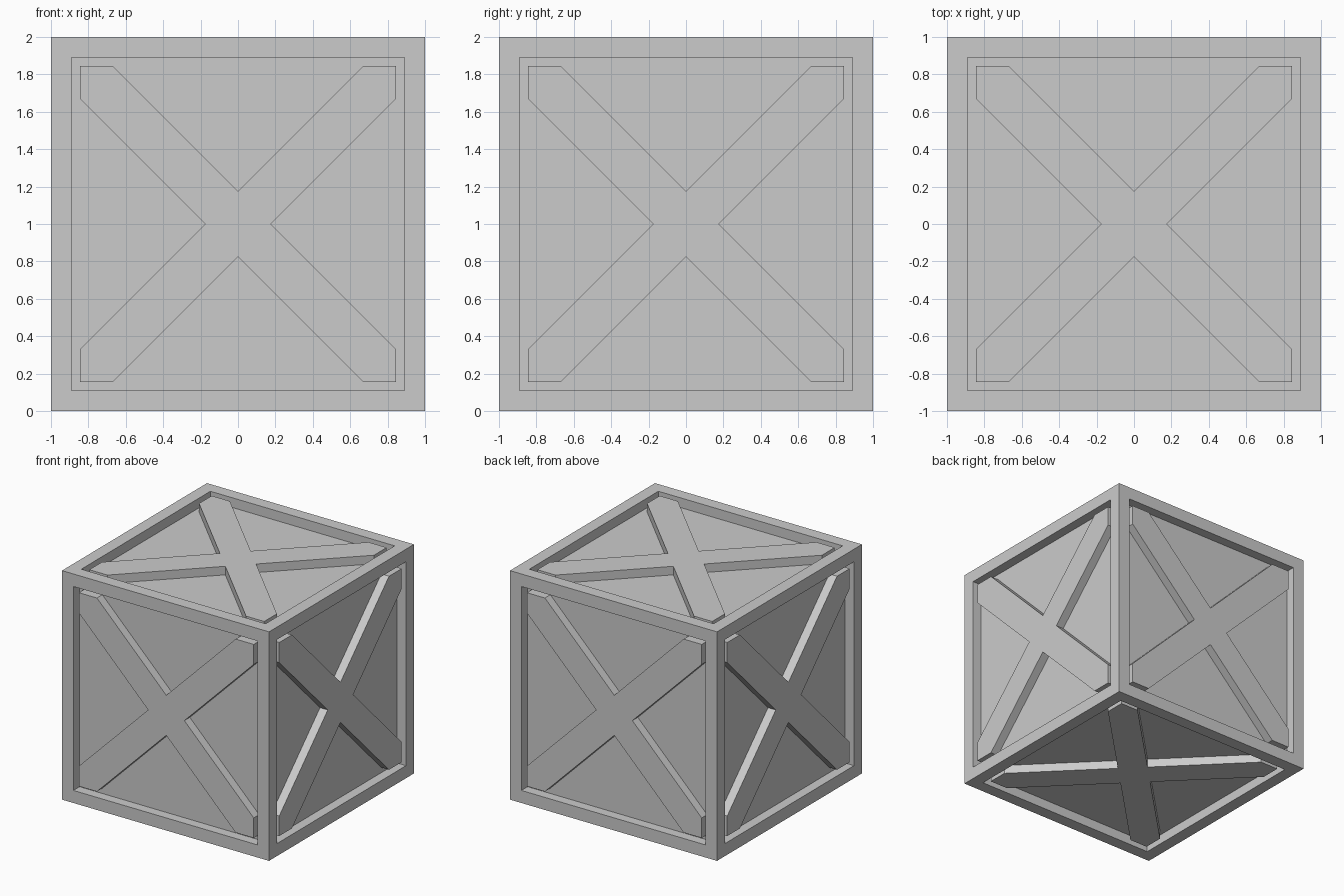
import bpy, bmesh
from math import pi
from mathutils import Matrix, Vector

if "Cube" in bpy.data.objects:
    bpy.data.objects.remove(bpy.data.objects["Cube"])

A = 0.845      # half size of the opening inside the frame
G = 0.175      # distance from face centre to each triangle tip
PANEL = 0.085  # depth of the recessed panels
BAR = 0.01     # depth of the cross bars below the frame
CENTRE = Matrix.Translation((0, 0, 1))


def finish(name, bm):
    bmesh.ops.recalc_face_normals(bm, faces=bm.faces)
    mesh = bpy.data.meshes.new(name)
    bm.to_mesh(mesh)
    bm.free()
    obj = bpy.data.objects.new(name, mesh)
    bpy.context.collection.objects.link(obj)
    return obj


# Crate body: a cube with a square frame and sunken panel on every side
bm = bmesh.new()
bmesh.ops.create_cube(bm, size=2, matrix=CENTRE)
sides = bm.faces[:]
bmesh.ops.inset_individual(bm, faces=sides, thickness=1 - A, depth=0)
bmesh.ops.inset_individual(bm, faces=sides, thickness=0, depth=-PANEL)
finish("crate_body", bm)


# Diagonal cross braces: an X-shaped outline, extruded, one per side
def cross_brace(name, rotation):
    bm = bmesh.new()
    quarter = [(G, 0), (A, A - G), (A, A), (A - G, A)]
    outline = []
    for i in range(4):
        turn = Matrix.Rotation(i * pi / 2, 3, 'Z')
        outline += [turn @ Vector((x, y, 1 - PANEL)) for x, y in quarter]
    face = bm.faces.new([bm.verts.new(p) for p in outline])
    top = bmesh.ops.extrude_face_region(bm, geom=[face])["geom"]
    bmesh.ops.translate(bm, vec=(0, 0, PANEL - BAR),
                        verts=[v for v in top if isinstance(v, bmesh.types.BMVert)])
    bm.transform(CENTRE @ rotation)
    finish(name, bm)


for name, angle, axis in (("top", 0, 'X'), ("bottom", pi, 'X'),
                          ("front", pi / 2, 'X'), ("back", -pi / 2, 'X'),
                          ("right", pi / 2, 'Y'), ("left", -pi / 2, 'Y')):
    cross_brace(name + "_cross_brace", Matrix.Rotation(angle, 4, axis))
